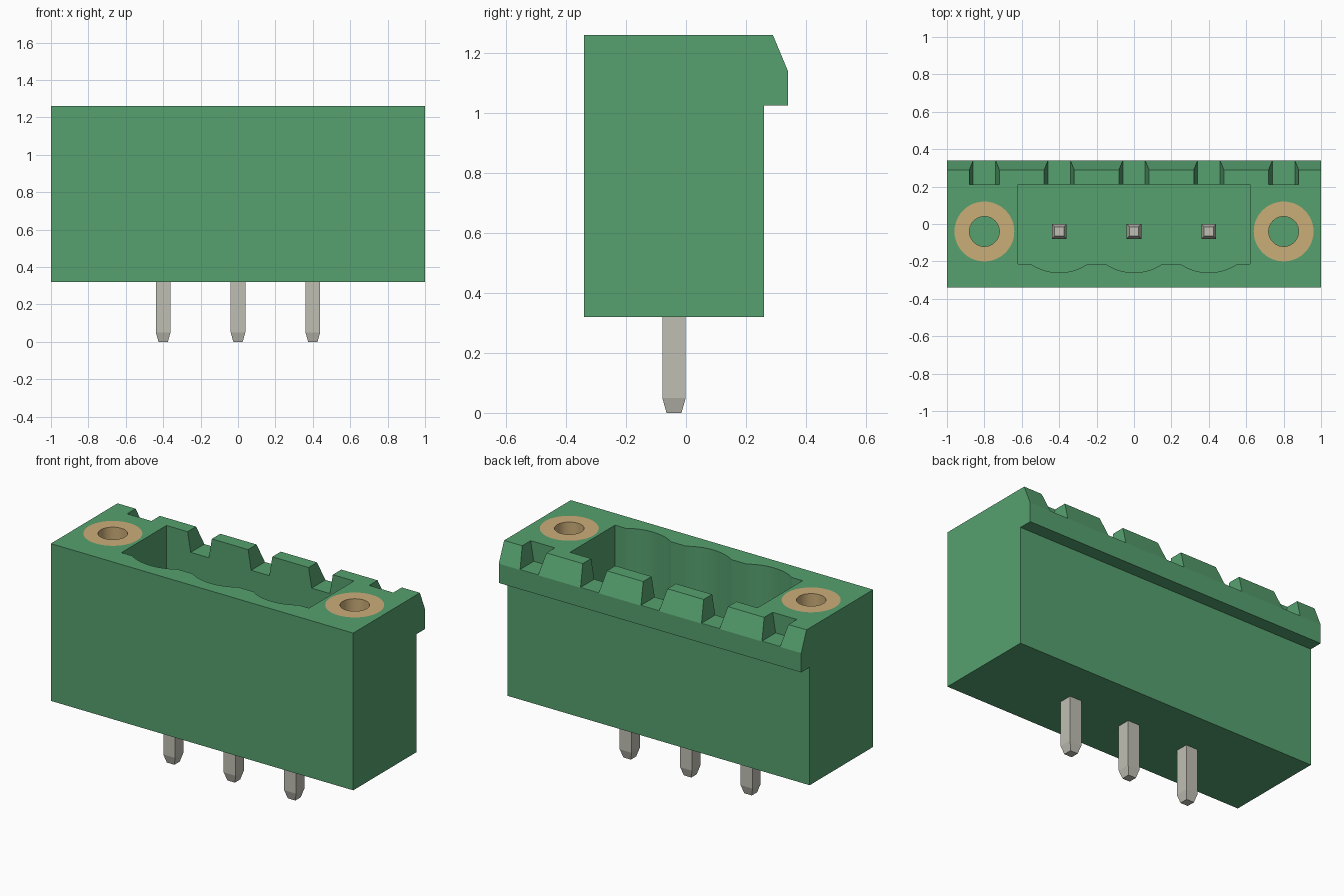
import bpy
import bmesh
import math

cube = bpy.data.objects.get("Cube")
if cube:
    bpy.data.objects.remove(cube, do_unlink=True)


def material(name, color):
    m = bpy.data.materials.new(name)
    m.diffuse_color = (*color, 1)
    m.use_nodes = True
    m.node_tree.nodes["Principled BSDF"].inputs["Base Color"].default_value = (*color, 1)
    return m


GREEN = material("green plastic", (0.093, 0.356, 0.159))
BRASS = material("brass", (0.60, 0.42, 0.19))
METAL = material("tinned metal", (0.527, 0.521, 0.456))

PITCH = 0.4
ROW_Y = -0.04          # line of pins and inserts
BASE, TOP = 0.32, 1.26
FLOOR = 0.56           # floor of the socket
INSERT_BOTTOM = 0.62


def loft(name, rings, mat):
    """Closed solid through matching rings of points."""
    bm = bmesh.new()
    loops = [[bm.verts.new(p) for p in ring] for ring in rings]
    n = len(loops[0])
    for a, b in zip(loops, loops[1:]):
        for i in range(n):
            j = (i + 1) % n
            bm.faces.new((a[i], a[j], b[j], b[i]))
    bm.faces.new(loops[0][::-1])
    bm.faces.new(loops[-1])
    bmesh.ops.recalc_face_normals(bm, faces=bm.faces[:])
    mesh = bpy.data.meshes.new(name)
    bm.to_mesh(mesh)
    bm.free()
    mesh.materials.append(mat)
    ob = bpy.data.objects.new(name, mesh)
    bpy.context.collection.objects.link(ob)
    return ob


def circle(x, r, z, n=48):
    return [(x + r * math.cos(2 * math.pi * i / n),
             ROW_Y + r * math.sin(2 * math.pi * i / n), z) for i in range(n)]


def square(x, r, z):
    return [(x + sx * r, ROW_Y + sy * r, z)
            for sx, sy in ((-1, -1), (1, -1), (1, 1), (-1, 1))]


def activate(ob):
    bpy.ops.object.select_all(action='DESELECT')
    ob.select_set(True)
    bpy.context.view_layer.objects.active = ob


def cut(ob, cutter):
    mod = ob.modifiers.new("cut", 'BOOLEAN')
    mod.operation = 'DIFFERENCE'
    mod.solver = 'EXACT'
    mod.object = cutter
    activate(ob)
    bpy.ops.object.modifier_apply(modifier=mod.name)
    bpy.data.objects.remove(cutter, do_unlink=True)


def smooth(ob):
    activate(ob)
    bpy.ops.object.shade_smooth_by_angle(angle=math.radians(15))


# Housing with the overhanging, chamfered latch lip along the back
profile = [(-0.34, BASE), (0.26, BASE), (0.26, 1.025), (0.34, 1.025),
           (0.34, 1.14), (0.29, TOP), (-0.34, TOP)]
housing = loft("housing", [[(x, y, z) for y, z in profile] for x in (-1, 1)], GREEN)

# Socket outline: straight back, three shallow arcs along the front
outline = [(0.62, 0.21), (-0.62, 0.21), (-0.62, -0.215)]
half, sag, steps = 0.15, 0.045, 16
radius = (half ** 2 + sag ** 2) / (2 * sag)
sweep = math.asin(half / radius)
for c in (-PITCH, 0, PITCH):
    for i in range(steps + 1):
        a = sweep * (2 * i / steps - 1)
        outline.append((c + radius * math.sin(a),
                        -0.215 - sag + radius * (1 - math.cos(a))))
outline.append((0.62, -0.215))
cut(housing, loft("socket_cutter",
                  [[(x, y, z) for x, y in outline] for z in (FLOOR, 1.4)], GREEN))

# Tapered notches across the latch lip
for k in range(-2, 3):
    x = k * PITCH
    start = 0.21 if abs(k) == 2 else 0.15
    shape = [(-0.06, 1.142), (0.06, 1.142), (0.087, 1.30), (-0.087, 1.30)]
    cut(housing, loft("notch_cutter",
                      [[(x + dx, y, z) for dx, z in shape] for y in (start, 0.45)], GREEN))

# Threaded inserts: bore in the housing and a brass tube in each bore
for side, x in (("left", 0.8), ("right", -0.8)):
    cut(housing, loft("bore_cutter",
                      [circle(x, 0.16, INSERT_BOTTOM), circle(x, 0.16, 1.4)], GREEN))
    tube = loft(side + "_insert",
                [circle(x, 0.16, INSERT_BOTTOM), circle(x, 0.16, TOP)], BRASS)
    cut(tube, loft("hole_cutter", [circle(x, 0.08, 0.5), circle(x, 0.08, 1.4)], BRASS))
    smooth(tube)
smooth(housing)

# Square pins with tapered ends
for name, x in (("right_pin", -PITCH), ("middle_pin", 0), ("left_pin", PITCH)):
    loft(name, [square(x, 0.025, 0), square(x, 0.039, 0.05),
                square(x, 0.039, 1.02), square(x, 0.025, 1.07)], METAL)
